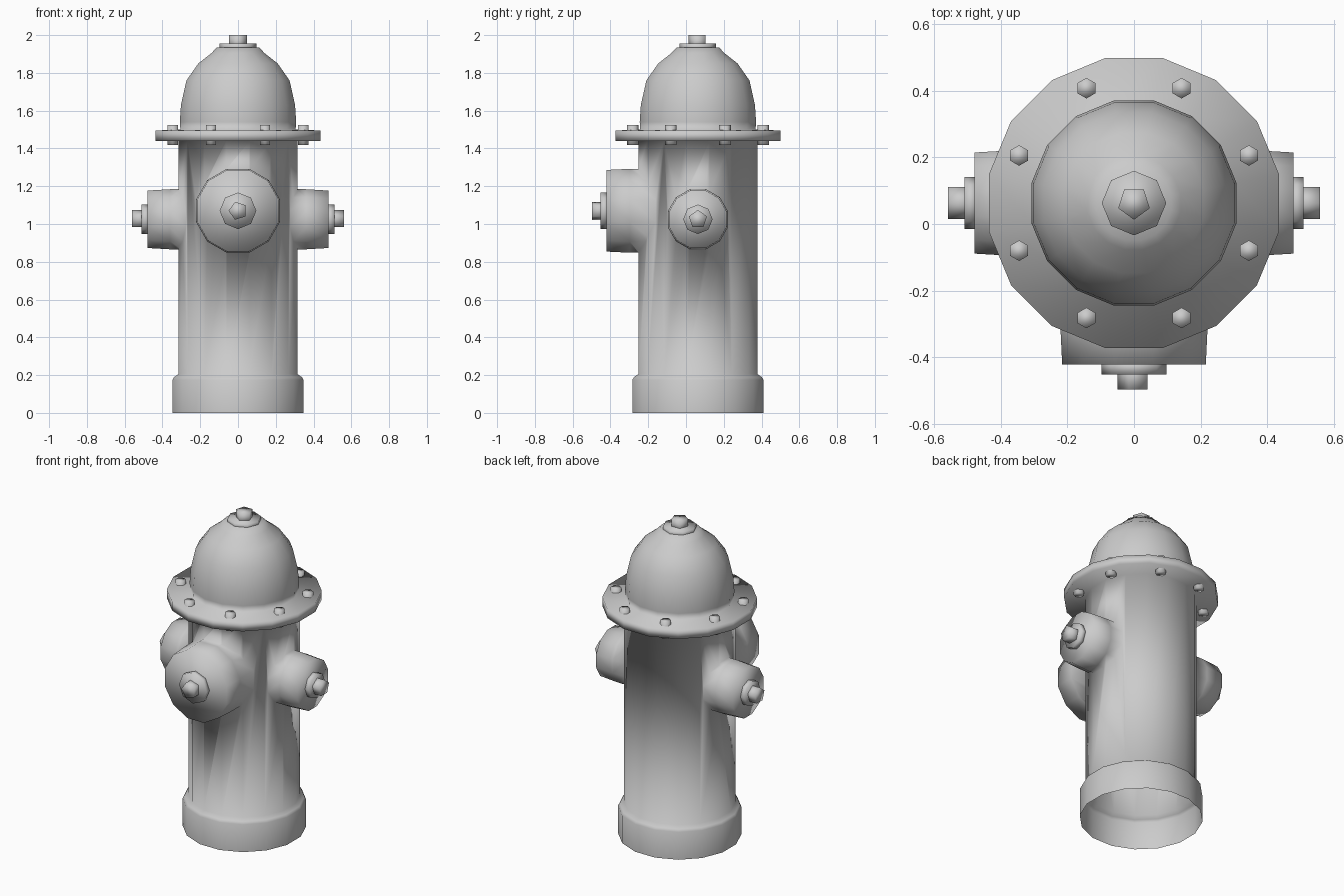
import bpy, bmesh
from math import pi, sin, cos
from mathutils import Matrix, Vector

if "Cube" in bpy.data.objects:
    bpy.data.objects.remove(bpy.data.objects["Cube"])

AXIS_Y = 0.063

iron = bpy.data.materials.new("grey iron")
iron.use_nodes = True
GREY = (0.6, 0.6, 0.6, 1)
iron.diffuse_color = GREY
iron.node_tree.nodes["Principled BSDF"].inputs["Base Color"].default_value = GREY


def lathe(name, profile, sides, turn=0.0, place=Matrix()):
    """Closed solid turned around local z from (radius, height) pairs."""
    bm = bmesh.new()
    rings = []
    for r, z in profile:
        ring = []
        for i in range(sides):
            a = turn + 2 * pi * i / sides
            ring.append(bm.verts.new((r * cos(a), r * sin(a), z)))
        rings.append(ring)
    for low, high in zip(rings, rings[1:]):
        for i in range(sides):
            j = (i + 1) % sides
            bm.faces.new((low[i], low[j], high[j], high[i]))
    bm.faces.new(rings[0][::-1])
    bm.faces.new(rings[-1])
    bm.transform(place)
    bmesh.ops.recalc_face_normals(bm, faces=bm.faces)
    mesh = bpy.data.meshes.new(name)
    bm.to_mesh(mesh)
    bm.free()
    mesh.materials.append(iron)
    mesh.shade_smooth()
    obj = bpy.data.objects.new(name, mesh)
    bpy.context.collection.objects.link(obj)
    return obj


def aim(direction, z):
    """Frame on the main axis at height z with local z along direction."""
    spin = Vector(direction).to_track_quat('Z', 'Y').to_matrix().to_4x4()
    return Matrix.Translation((0, AXIS_Y, z)) @ spin


def cap_nut(name, place, base, washer_r, top, thick, turn):
    """Octagonal washer with a pentagonal operating nut."""
    lathe(name + "_washer", [(washer_r, base - 0.01), (washer_r, base + thick)],
          8, turn, place)
    lathe(name + "_nut", [(0.05, base), (0.05, top)], 5, turn, place)


# Barrel, flange and bonnet in one turned profile
K = 1 / cos(pi / 16)
profile = [(0.347, 0), (0.347, 0.175), (0.338, 0.19), (0.315, 0.205),
           (0.315, 1.44), (0.436, 1.44), (0.436, 1.495), (0.305, 1.5),
           (0.308, 1.54), (0.302, 1.63), (0.273, 1.76), (0.21, 1.85),
           (0.14, 1.905), (0.112, 1.935)]
body = lathe("hydrant_body", [(r * K, z) for r, z in profile], 16, pi / 16,
             aim((0, 0, 1), 0))

# Outlets fused into the barrel
OUTLETS = {"front": ((0, -1, 0), 1.07, 0.222, 0.216, 0.485, 0.097, 0.56),
           "left": ((1, 0, 0), 1.025, 0.159, 0.152, 0.48, 0.078, 0.56),
           "right": ((-1, 0, 0), 1.025, 0.159, 0.152, 0.48, 0.078, 0.56)}
for side, (way, z, r_in, r_out, reach, washer, tip) in OUTLETS.items():
    place = aim(way, z)
    k = 1 / cos(pi / 12)
    stub = lathe(side + "_outlet", [(r_in * k, 0.2), (r_in * k, 0.36), (r_out * k, reach)],
                 12, pi / 12, place)
    union = body.modifiers.new(side, 'BOOLEAN')
    union.operation = 'UNION'
    union.solver = 'EXACT'
    union.object = stub
    bpy.context.view_layer.objects.active = body
    bpy.ops.object.modifier_apply(modifier=union.name)
    bpy.data.objects.remove(stub)
    cap_nut(side + "_cap", place, reach, washer, tip, 0.03,
            pi if side == "front" else pi / 2)

# Open underside
bm = bmesh.new()
bm.from_mesh(body.data)
floor = [f for f in bm.faces if f.calc_center_median().z < 0.001]
bmesh.ops.delete(bm, geom=floor, context='FACES')
bm.to_mesh(body.data)
bm.free()
body.data.shade_smooth()

# Top operating nut
cap_nut("top", aim((0, 0, 1), 0), 1.928, 0.097, 2.0, 0.027, pi / 2)

# Ring of flange bolts
for i in range(8):
    a = pi / 8 + i * pi / 4
    spot = Matrix.Translation((0.374 * cos(a), AXIS_Y + 0.374 * sin(a), 0))
    lathe(f"flange_bolt_{i + 1}", [(0.031, 1.417), (0.031, 1.523)], 6, pi / 2, spot)
